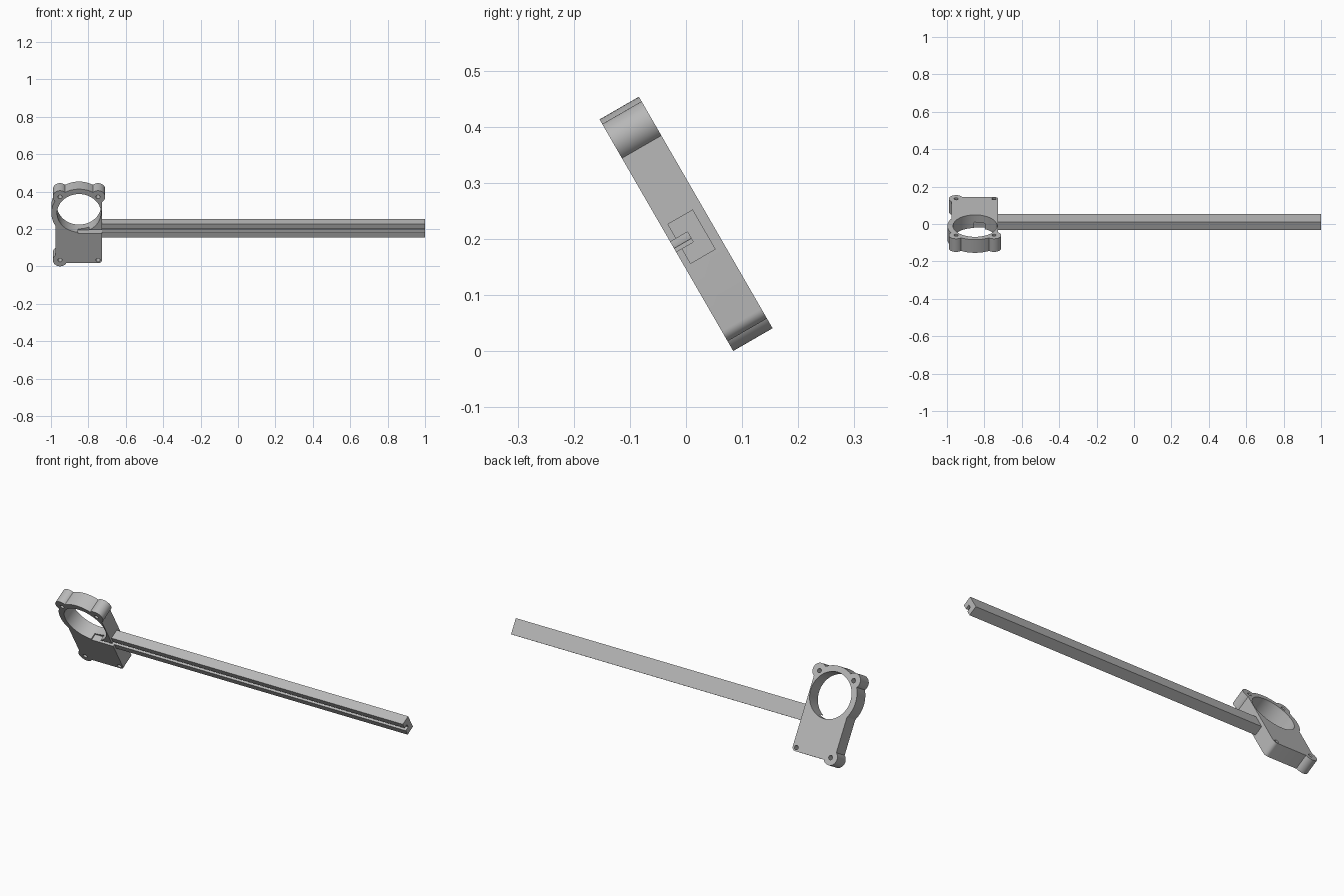
import bpy, bmesh
from math import radians
from mathutils import Matrix

if "Cube" in bpy.data.objects:
    bpy.data.objects.remove(bpy.data.objects["Cube"])

grey = bpy.data.materials.new("plain_grey")
grey.use_nodes = True
COLOUR = (0.48, 0.48, 0.48, 1)
grey.diffuse_color = COLOUR
grey.node_tree.nodes["Principled BSDF"].inputs["Base Color"].default_value = COLOUR

THICK = 0.081            # bracket depth
RING_X, RING_Z = -0.85, 0.09
BOLT = 0.1015            # bolt offset from the ring axis
SIDE_X = -0.727          # flat side that carries the arm


def finish(name, bm):
    mesh = bpy.data.meshes.new(name)
    bm.to_mesh(mesh)
    bm.free()
    mesh.materials.append(grey)
    ob = bpy.data.objects.new(name, mesh)
    bpy.context.collection.objects.link(ob)
    return ob


def box(name, x0, x1, y0, y1, z0, z1, round_corner=0):
    bm = bmesh.new()
    size = Matrix.Diagonal((x1 - x0, y1 - y0, z1 - z0, 1))
    centre = Matrix.Translation(((x0 + x1) / 2, (y0 + y1) / 2, (z0 + z1) / 2))
    bmesh.ops.create_cube(bm, size=1, matrix=centre @ size)
    if round_corner:     # lower edge on the arm side
        edges = [e for e in bm.edges
                 if all(v.co.x > x1 - 1e-4 and v.co.z < z0 + 1e-4 for v in e.verts)]
        bmesh.ops.bevel(bm, geom=edges, offset=round_corner, segments=8,
                        profile=0.5, affect='EDGES')
    return finish(name, bm)


def cylinder(name, x, z, radius, depth=THICK, sides=48):
    bm = bmesh.new()
    place = Matrix.Translation((x, 0, z)) @ Matrix.Rotation(radians(90), 4, 'X')
    bmesh.ops.create_cone(bm, cap_ends=True, segments=sides, radius1=radius,
                          radius2=radius, depth=depth, matrix=place)
    return finish(name, bm)


def combine(target, tool, operation):
    """Apply a boolean and discard the tool."""
    mod = target.modifiers.new("combine", 'BOOLEAN')
    mod.operation, mod.object, mod.solver = operation, tool, 'EXACT'
    bpy.context.view_layer.update()
    result = bpy.data.meshes.new_from_object(
        target.evaluated_get(bpy.context.evaluated_depsgraph_get()))
    target.modifiers.clear()
    target.data = result
    bpy.data.objects.remove(tool)


def cut_slot(target):
    """Groove running along the front of the arm and into the bracket."""
    combine(target, box("slot", -0.855, 1.1, -0.1, -0.005, -0.0345, -0.014), 'DIFFERENCE')


# Bracket: ring trimmed flat on the arm side, plate and bolt ears
bracket = cylinder("bracket", RING_X, RING_Z, 0.148, sides=96)
combine(bracket, box("trim", SIDE_X, -0.5, -0.2, 0.2, -0.4, 0.4), 'DIFFERENCE')
combine(bracket, box("plate", -0.975, SIDE_X, -THICK / 2, THICK / 2,
                     -0.2185, RING_Z, 0.02), 'UNION')
bolts = [(RING_X + sx * BOLT, z) for z in (0.19, -0.2) for sx in (-1, 1)]
for x, z in bolts[:3]:
    combine(bracket, cylinder("ear", x, z, 0.0385), 'UNION')

# Bracket openings
combine(bracket, cylinder("bore", RING_X, RING_Z, 0.1175, 0.3, 96), 'DIFFERENCE')
for x, z in bolts:
    combine(bracket, cylinder("bolt_hole", x, z, 0.011, 0.3, 24), 'DIFFERENCE')
cut_slot(bracket)

# Long slotted arm
arm = box("arm", -0.74, 1.0, -0.029, 0.023, -0.066, 0.016)
cut_slot(arm)

# Smooth the round walls, then lean the whole part forward
for ob in (bracket, arm):
    bpy.ops.object.select_all(action='DESELECT')
    ob.select_set(True)
    bpy.context.view_layer.objects.active = ob
    bpy.ops.object.shade_smooth_by_angle(angle=radians(30))
    ob.matrix_world = Matrix.Translation((0, 0, 0.2275)) @ Matrix.Rotation(radians(30), 4, 'X')
